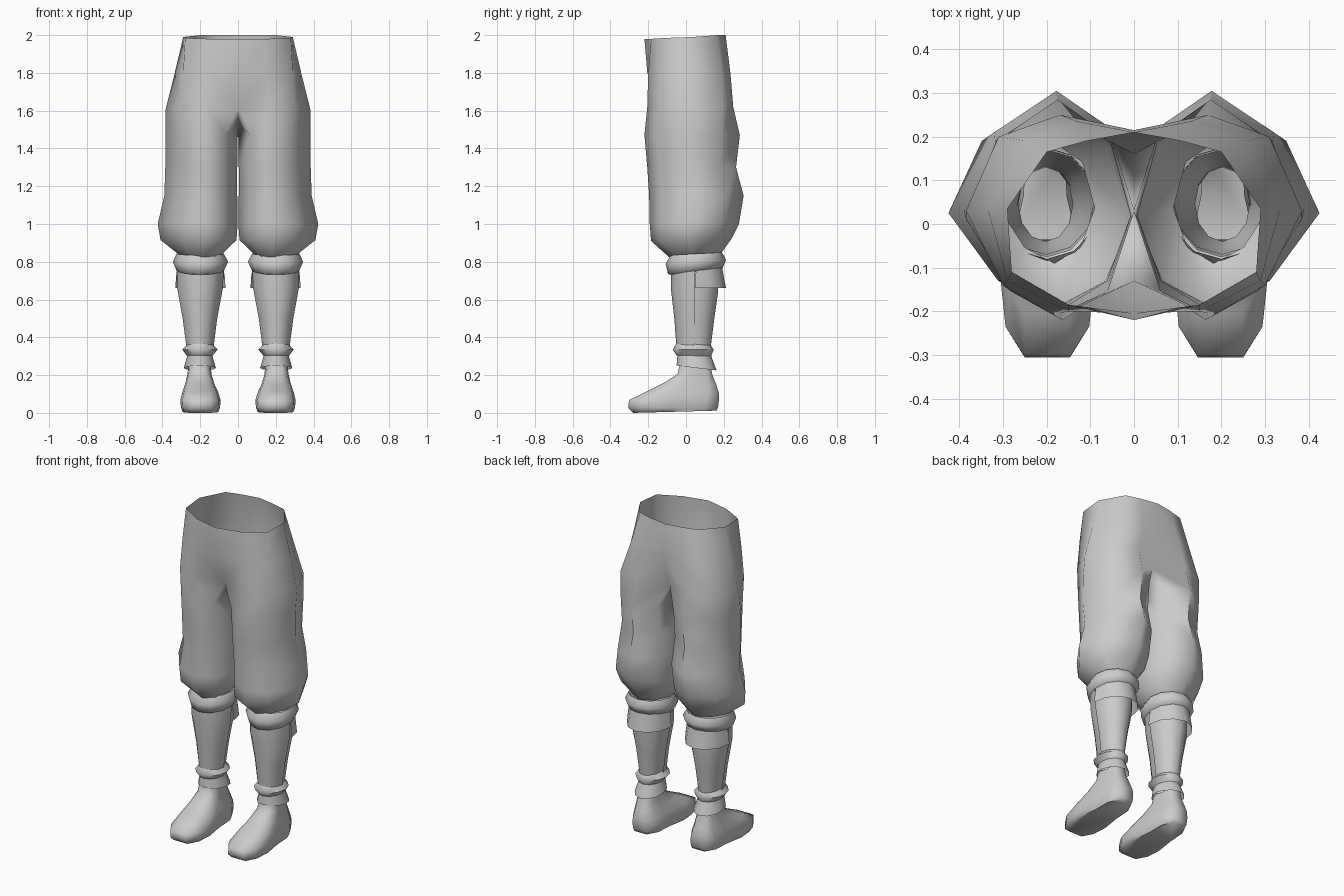
import bpy, bmesh, math

if "Cube" in bpy.data.objects:
    bpy.data.objects.remove(bpy.data.objects["Cube"], do_unlink=True)

grey = bpy.data.materials.new("plain grey")
grey.use_nodes = True
colour = (0.6, 0.6, 0.6, 1)
grey.diffuse_color = colour
grey.node_tree.nodes["Principled BSDF"].inputs["Base Color"].default_value = colour

# Unit outlines, running from the back round the outer side to the front
THIGH = [(.45, 1), (.82, .81), (1, .46), (.73, .13), (.42, 0), (.15, .13), (0, .45), (.13, .83)]
ROUND = [(.5 + .5 * math.sin(a), .5 + .5 * math.cos(a))
         for a in (math.tau * i / 12 for i in range(12))]
FRONT_HALF = ROUND[3:10]
BACK_HALF = ROUND[9:] + ROUND[:4]
FOOT = [(.72, 1), (.9, .85), (.92, .6), (1, .35), (.95, .14), (.75, 0),
        (.25, 0), (.05, .14), (0, .35), (.08, .6), (.1, .85), (.28, 1)]


def ring(outline, zf, zb, x0, x1, yf, yb):
    """Outline fitted to a box; height runs from zf at the front to zb at the back."""
    return [(x0 + (x1 - x0) * u, yf + (yb - yf) * v, zf + (zb - zf) * v) for u, v in outline]


def bridge(bm, a, b, closed=True):
    n = len(a)
    for i in range(n if closed else n - 1):
        j = (i + 1) % n
        bm.faces.new((a[i], a[j], b[j], b[i]))


def finish(name, bm, flip=False):
    bmesh.ops.recalc_face_normals(bm, faces=bm.faces)
    mesh = bpy.data.meshes.new(name)
    bm.to_mesh(mesh)
    bm.free()
    mesh.materials.append(grey)
    obj = bpy.data.objects.new(name, mesh)
    bpy.context.collection.objects.link(obj)
    bpy.ops.object.select_all(action="DESELECT")
    obj.select_set(True)
    bpy.context.view_layer.objects.active = obj
    bpy.ops.object.shade_smooth_by_angle(angle=math.radians(65))
    mirror = obj.modifiers.new("mirror", "MIRROR")
    mirror.merge_threshold = 0.001


def loft(name, outline, rings, closed=True, cap=False):
    bm = bmesh.new()
    rows = [[bm.verts.new(p) for p in ring(outline, *r)] for r in rings]
    for a, b in zip(rows, rows[1:]):
        bridge(bm, a, b, closed)
    if cap:
        bm.faces.new(rows[-1])
    finish(name, bm)


# Trousers: hip strips from back centre to front centre, branching into a leg tube
bm = bmesh.new()
hips = [
    [(0, .21, 2), (.11, .19, 2), (.2, .165, 2), (.29, .035, 1.99),
     (.28, -.11, 1.985), (.15, -.185, 1.98), (0, -.22, 1.98)],
    [(0, .215, 1.8), (.13, .235, 1.8), (.25, .19, 1.8), (.335, .035, 1.8),
     (.29, -.13, 1.8), (.15, -.2, 1.8), (0, -.205, 1.8)],
    [(0, .16, 1.6), (.17, .25, 1.62), (.31, .2, 1.62), (.385, .03, 1.6),
     (.3, -.14, 1.62), (.17, -.205, 1.62), (0, -.13, 1.6)],
]
legs = [
    (1.47, 1.47, .004, .385, -.22, .285),
    (1.3, 1.3, .004, .385, -.205, .265),
    (1.15, 1.15, .004, .39, -.195, .305),
    (1.0, 1.0, .002, .425, -.192, .28),
    (.91, .92, .008, .41, -.185, .24),
    (.825, .85, .09, .31, -.09, .19),
]
top = [[bm.verts.new(p) for p in row] for row in hips]
low = [[bm.verts.new(p) for p in ring(THIGH, *r)] for r in legs]
for a, b in zip(top, top[1:]):
    bridge(bm, a, b, closed=False)
for a, b in zip(low, low[1:]):
    bridge(bm, a, b)
crotch = low[0][6]
crotch.co = (0, .03, 1.54)
bridge(bm, top[-1], [low[0][7]] + low[0][:6], closed=False)
bm.faces.new((top[-1][6], low[0][5], crotch))
bm.faces.new((top[-1][0], crotch, low[0][7]))
finish("trousers", bm)

# Shin with a thin guard over its front half
loft("calf", ROUND, [
    (.8, .8, .09, .31, -.07, .175),
    (.64, .64, .095, .31, -.07, .17),
    (.5, .5, .12, .285, -.055, .15),
    (.34, .34, .14, .265, -.04, .13)])
loft("shin_guard", FRONT_HALF, [
    (.78, .78, .075, .325, -.08, .17),
    (.66, .66, .08, .322, -.08, .17),
    (.5, .5, .11, .293, -.062, .15),
    (.34, .34, .13, .272, -.05, .135)], closed=False)

# Knee band and the flap hanging behind it
loft("knee_band", ROUND, [
    (.835, .85, .075, .325, -.08, .19),
    (.79, .81, .052, .345, -.108, .212),
    (.735, .77, .075, .325, -.095, .195),
    (.73, .765, .09, .31, -.075, .17)])
loft("knee_flap", BACK_HALF, [
    (.78, .78, .08, .32, -.08, .19),
    (.72, .72, .07, .328, -.1, .2),
    (.66, .66, .066, .332, -.115, .212)], closed=False)

# Ankle band with a flared skirt below it
loft("ankle_band", ROUND, [
    (.37, .36, .135, .268, -.05, .13),
    (.335, .335, .108, .295, -.07, .147),
    (.305, .3, .135, .27, -.05, .133)])
loft("ankle_skirt", ROUND, [
    (.31, .31, .138, .267, -.045, .13),
    (.25, .225, .117, .287, -.05, .162)])

# Foot
loft("foot", FOOT, [
    (.25, .25, .145, .262, -.035, .13),
    (.205, .2, .14, .268, -.045, .14),
    (.155, .15, .125, .28, -.125, .16),
    (.115, .1, .105, .295, -.205, .176),
    (.068, .065, .092, .305, -.302, .174),
    (.025, .03, .095, .302, -.306, .17),
    (.0, .012, .105, .292, -.28, .162)], cap=True)
